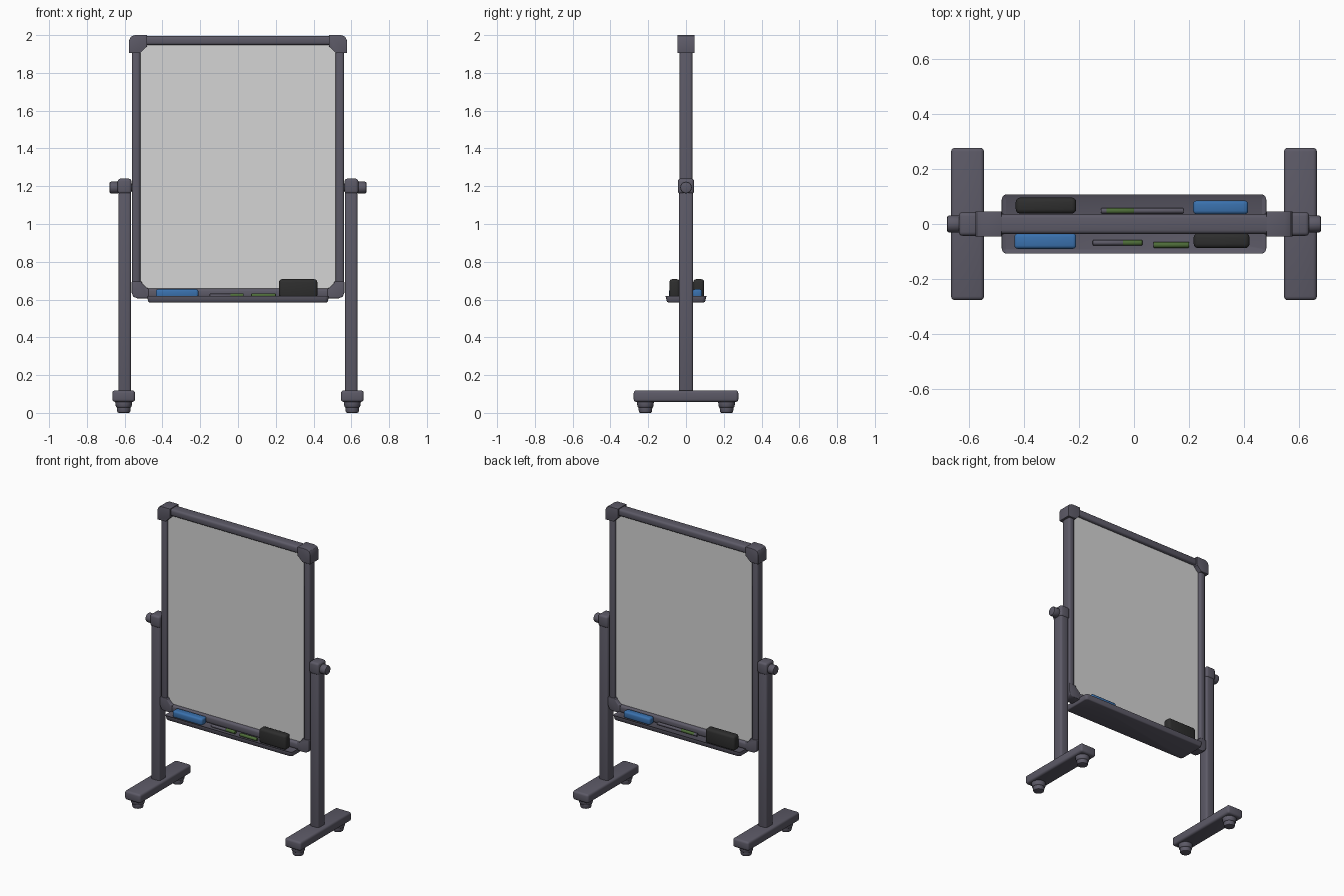
import bpy, bmesh, math
from mathutils import Matrix, Vector

if "Cube" in bpy.data.objects:
    bpy.data.objects.remove(bpy.data.objects["Cube"])


def material(name, rgb):
    m = bpy.data.materials.new(name)
    m.diffuse_color = (*rgb, 1)
    m.use_nodes = True
    m.node_tree.nodes["Principled BSDF"].inputs["Base Color"].default_value = m.diffuse_color
    return m


GREY = material("slate_grey", (0.108, 0.102, 0.135))
WHITE = material("board_white", (0.66, 0.66, 0.66))
BLACK = material("eraser_black", (0.027, 0.027, 0.027))
BLUE = material("eraser_blue", (0.042, 0.165, 0.42))
GREEN = material("marker_green", (0.075, 0.15, 0.04))


def finish(name, bm, mat, bevel=0, seg=3):
    if bevel:
        sharp = [e for e in bm.edges if e.calc_face_angle(0) > 0.6]
        bmesh.ops.bevel(bm, geom=sharp, offset=bevel, segments=seg,
                        profile=0.5, affect='EDGES', clamp_overlap=True)
    bmesh.ops.recalc_face_normals(bm, faces=bm.faces[:])
    me = bpy.data.meshes.new(name)
    bm.to_mesh(me)
    bm.free()
    me.materials.append(mat)
    me.shade_smooth()
    me.set_sharp_from_angle(angle=math.radians(40))
    ob = bpy.data.objects.new(name, me)
    bpy.context.collection.objects.link(ob)
    return ob


def box(name, x, y, z, mat, bevel=0.0, seg=3):
    """Rounded box from (min, max) ranges."""
    bm = bmesh.new()
    bmesh.ops.create_cube(bm, size=1)
    for v in bm.verts:
        v.co = Vector([(r[0] + r[1]) / 2 + c * (r[1] - r[0])
                       for r, c in zip((x, y, z), v.co)])
    return finish(name, bm, mat, bevel, seg)


def rod(name, centre, axis, length, r1, r2, mat, bevel=0.0, sides=20):
    """Round part lying along an axis."""
    bm = bmesh.new()
    q = Vector(axis).to_track_quat('Z', 'Y').to_matrix().to_4x4()
    bmesh.ops.create_cone(bm, cap_ends=True, segments=sides, radius1=r1, radius2=r2,
                          depth=length, matrix=Matrix.Translation(centre) @ q)
    return finish(name, bm, mat, bevel, 2)


def slab(name, pts, half, mat, bevel):
    """Outline in x-z, given thickness along y."""
    bm = bmesh.new()
    f = bm.faces.new([bm.verts.new((x, -half, z)) for x, z in pts])
    new = bmesh.ops.extrude_face_region(bm, geom=[f])["geom"]
    bmesh.ops.translate(bm, vec=(0, 2 * half, 0),
                        verts=[v for v in new if isinstance(v, bmesh.types.BMVert)])
    return finish(name, bm, mat, bevel)


def corner(name, s, out_x, out_z, dz, arm, wall, half, cut):
    """L-shaped corner cap; dz = direction towards the board centre."""
    raw = [(0, cut), (cut * 0.3, cut * 0.3), (cut, 0), (arm, 0), (arm, wall),
           (wall * 1.5, wall), (wall, wall * 1.5), (wall, arm), (0, arm)]
    pts = [(s * (out_x - a), out_z + dz * b) for a, b in raw]
    slab(name, pts, half, GREY, 0.011)


# Writing panel, visible on both sides
box("writing_panel", (-0.535, 0.535), (-0.014, 0.014), (0.635, 1.965), WHITE)

# Frame rails
box("top_rail", (-0.53, 0.53), (-0.036, 0.036), (1.947, 1.995), GREY, 0.014)
box("bottom_rail", (-0.53, 0.53), (-0.034, 0.034), (0.608, 0.658), GREY, 0.014)

for s, side in ((-1, "left"), (1, "right")):
    def xr(a, b):
        return tuple(sorted((s * a, s * b)))

    box(side + "_rail", xr(0.517, 0.562), (-0.034, 0.034), (0.63, 1.97), GREY, 0.014)
    corner(side + "_top_corner", s, 0.577, 2.0, -1, 0.095, 0.062, 0.045, 0.03)
    corner(side + "_bottom_corner", s, 0.563, 0.606, 1, 0.09, 0.054, 0.038, 0.03)

    # Stand: post, collar, pivot and knob
    box(side + "_post", xr(0.566, 0.633), (-0.038, 0.038), (0.09, 1.23), GREY, 0.014)
    box(side + "_collar", xr(0.564, 0.637), (-0.043, 0.043), (1.16, 1.24), GREY, 0.014)
    rod(side + "_pivot", (s * 0.59, 0, 1.193), (1, 0, 0), 0.10, 0.022, 0.022, GREY)
    rod(side + "_knob", (s * 0.655, 0, 1.193), (1, 0, 0), 0.05, 0.031, 0.031, GREY, 0.008)

    # Foot with two casters
    box(side + "_foot", xr(0.545, 0.665), (-0.277, 0.277), (0.058, 0.119), GREY, 0.014)
    for y, end in ((-0.215, "front"), (0.215, "back")):
        tag = f"{side}_{end}_caster"
        rod(tag + "_cup", (s * 0.605, y, 0.046), (0, 0, 1), 0.036, 0.041, 0.046, GREY, 0.006)
        rod(tag + "_pad", (s * 0.605, y, 0.02), (0, 0, 1), 0.04, 0.034, 0.038, GREY, 0.007)

# Tray with a raised lip, running under both sides of the board
bm = bmesh.new()
bmesh.ops.create_cube(bm, size=1)
for v in bm.verts:
    low = v.co.z < 0
    v.co = Vector((v.co.x * (0.95 if low else 0.964), v.co.y * (0.2 if low else 0.218),
                   0.585 if low else 0.621))
bmesh.ops.bevel(bm, geom=[e for e in bm.edges
                          if abs(e.verts[0].co.z - e.verts[1].co.z) > 0.01],
                offset=0.018, segments=4, profile=0.5, affect='EDGES')
bm.faces.ensure_lookup_table()
top = max(bm.faces, key=lambda f: f.calc_center_median().z)
bmesh.ops.inset_region(bm, faces=[top], thickness=0.016)
bmesh.ops.translate(bm, verts=top.verts[:], vec=(0, 0, -0.010))
rim = [e for e in bm.edges if all(v.co.z > 0.62 or v.co.z < 0.59 for v in e.verts)
       and abs(e.verts[0].co.z - e.verts[1].co.z) < 0.01
       and any(abs(f.normal.z) < 0.6 for f in e.link_faces)]
bmesh.ops.bevel(bm, geom=rim, offset=0.006, segments=2, profile=0.5, affect='EDGES')
finish("tray", bm, GREY)

# Erasers: black blocks and low blue ones, swapped front to back
box("front_black_eraser", (0.217, 0.42), (-0.088, -0.033), (0.608, 0.708), BLACK, 0.016)
box("back_black_eraser", (-0.43, -0.21), (0.038, 0.096), (0.608, 0.708), BLACK, 0.016)
box("front_blue_eraser", (-0.435, -0.21), (-0.09, -0.035), (0.608, 0.655), BLUE, 0.012)
box("back_blue_eraser", (0.215, 0.415), (0.036, 0.085), (0.608, 0.655), BLUE, 0.012)


def marker(name, x0, x1, y, r, mat):
    rod(name, ((x0 + x1) / 2, y, 0.611 + r), (1, 0, 0), x1 - x0, r, r, mat, 0.003, 14)


# Markers lying in the tray
marker("front_marker_body", -0.15, -0.035, -0.068, 0.010, GREY)
marker("front_marker_cap", -0.04, 0.03, -0.068, 0.011, GREEN)
marker("front_green_marker", 0.07, 0.2, -0.076, 0.011, GREEN)
marker("back_marker_body", -0.12, 0.18, 0.048, 0.010, GREY)
marker("back_marker_cap", -0.1, 0.0, 0.048, 0.0105, GREEN)
